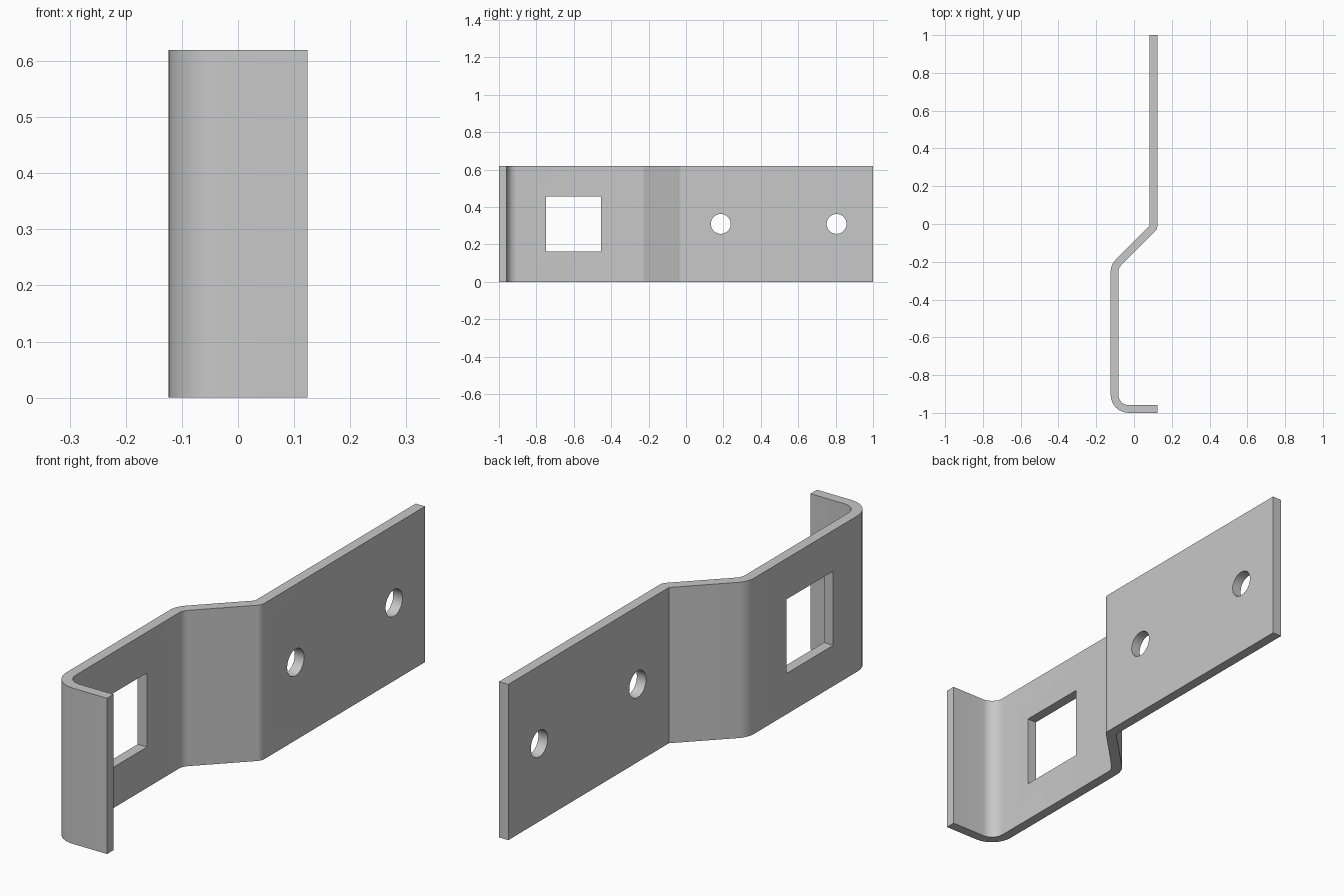
import bpy
import bmesh
import math
from mathutils import Vector, Matrix

cube = bpy.data.objects.get("Cube")
if cube:
    bpy.data.objects.remove(cube, do_unlink=True)

H = 0.1235       # half of the overall width in x
T = 0.041        # sheet thickness
HEIGHT = 0.62
MID = HEIGHT / 2

steel = bpy.data.materials.new("light grey steel")
steel.use_nodes = True
grey = (0.58, 0.58, 0.58, 1)
steel.diffuse_color = grey
steel.node_tree.nodes["Principled BSDF"].inputs["Base Color"].default_value = grey


def rounded(corners, steps=8):
    """Outline through (x, y, radius) corners, each rounded by its radius."""
    points = []
    for i, (x, y, r) in enumerate(corners):
        p = Vector((x, y))
        if r == 0:
            points.append(p)
            continue
        a = (Vector(corners[i - 1][:2]) - p).normalized()
        b = (Vector(corners[(i + 1) % len(corners)][:2]) - p).normalized()
        half = a.angle(b) / 2
        centre = p + (a + b).normalized() * r / math.sin(half)
        start = p + a * r / math.tan(half) - centre
        end = p + b * r / math.tan(half) - centre
        turn = start.angle_signed(end)
        for k in range(steps + 1):
            points.append(centre + Matrix.Rotation(-turn * k / steps, 2) @ start)
    return points


def add_object(name, bm):
    bmesh.ops.recalc_face_normals(bm, faces=bm.faces)
    mesh = bpy.data.meshes.new(name)
    bm.to_mesh(mesh)
    bm.free()
    mesh.materials.append(steel)
    obj = bpy.data.objects.new(name, mesh)
    bpy.context.collection.objects.link(obj)
    return obj


# Bent strip: outer side from the lip to the far end, then back along the other
bend_in = -0.01
bend_out = bend_in - T * math.tan(math.pi / 8)
run = 2 * H - T
corners = [
    (H, -1, 0), (-H, -1, 0.096), (-H, bend_in - run, 0.09),
    (H - T, bend_in, 0), (H - T, 1, 0), (H, 1, 0),
    (H, bend_out, T), (T - H, bend_out - run, 0.05),
    (T - H, T - 1, 0.055), (H, T - 1, 0),
]
bm = bmesh.new()
base = bm.faces.new([bm.verts.new((p.x, p.y, 0)) for p in rounded(corners)])
top = bmesh.ops.extrude_face_region(bm, geom=[base])["geom"]
bmesh.ops.translate(bm, vec=(0, 0, HEIGHT),
                    verts=[v for v in top if isinstance(v, bmesh.types.BMVert)])
bracket = add_object("bent_bracket", bm)

# Cutters: a square window and two round screw holes
cutters = []
bm = bmesh.new()
bmesh.ops.create_cube(bm, size=1, matrix=Matrix.Translation((T / 2 - H, -0.602, MID))
                      @ Matrix.Diagonal((0.12, 0.295, 0.295, 1)))
cutters.append(add_object("window_cutter", bm))
for y in (0.186, 0.805):
    bm = bmesh.new()
    bmesh.ops.create_cone(bm, cap_ends=True, segments=48, radius1=0.053, radius2=0.053,
                          depth=0.12, matrix=Matrix.Translation((H - T / 2, y, MID))
                          @ Matrix.Rotation(math.pi / 2, 4, "Y"))
    cutters.append(add_object("screw_hole_cutter", bm))

bpy.ops.object.select_all(action="DESELECT")
bpy.context.view_layer.objects.active = bracket
bracket.select_set(True)
for cutter in cutters:
    cut = bracket.modifiers.new(cutter.name, "BOOLEAN")
    cut.operation = "DIFFERENCE"
    cut.solver = "EXACT"
    cut.object = cutter
    bpy.ops.object.modifier_apply(modifier=cut.name)
    bpy.data.objects.remove(cutter, do_unlink=True)

bpy.ops.object.shade_smooth_by_angle(angle=math.radians(30))
